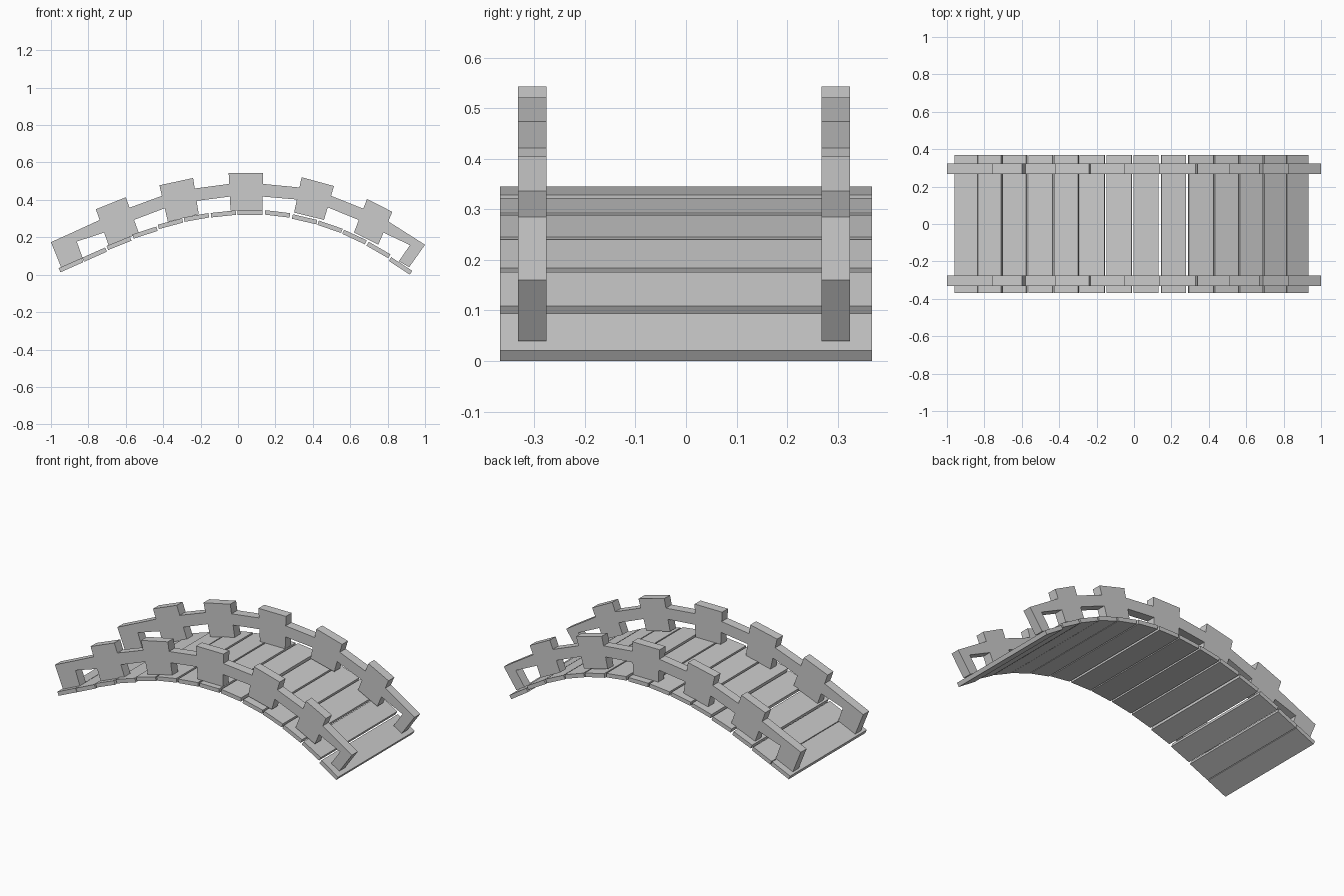
import bpy
from math import sin, cos, radians

if "Cube" in bpy.data.objects:
    bpy.data.objects.remove(bpy.data.objects["Cube"])


def prism(name, outline, y0, y1):
    """Extrude an x-z outline between two y values."""
    n = len(outline)
    verts = [(x, y0, z) for x, z in outline] + [(x, y1, z) for x, z in outline]
    faces = [tuple(range(n)), tuple(range(2 * n - 1, n - 1, -1))]
    faces += [((i + 1) % n, i, i + n, (i + 1) % n + n) for i in range(n)]
    mesh = bpy.data.meshes.new(name)
    mesh.from_pydata(verts, [], faces)
    # outlines run clockwise seen from the front, so turn the faces outward
    mesh.flip_normals()
    obj = bpy.data.objects.new(name, mesh)
    bpy.context.collection.objects.link(obj)
    return obj


def mix(a, b, t):
    return (a[0] + (b[0] - a[0]) * t, a[1] + (b[1] - a[1]) * t)


# Deck planks along the arch: centre x, centre z, slope in degrees
planks = [(-.893, .051, 24), (-.767, .107, 24), (-.636, .168, 22), (-.497, .225, 18),
          (-.361, .273, 15), (-.222, .306, 10), (-.078, .325, 6), (.064, .332, 0),
          (.211, .325, -7), (.356, .296, -13), (.492, .256, -19), (.623, .201, -25),
          (.751, .132, -30), (.869, .047, -33)]
half_len, half_thick = .067, .012
for i, (cx, cz, deg) in enumerate(planks):
    c, s = cos(radians(deg)), sin(radians(deg))
    box = [(-half_len, half_thick), (half_len, half_thick),
           (half_len, -half_thick), (-half_len, -half_thick)]
    prism(f"deck_plank_{i + 1}",
          [(cx + u * c - v * s, cz + u * s + v * c) for u, v in box], -.368, .368)

# Railing posts: top left, top right, bottom right, bottom left
posts = [
    [(-1.0, .174), (-.88, .228), (-.83, .087), (-.945, .038)],
    [(-.76, .35), (-.60, .414), (-.53, .222), (-.69, .152)],
    [(-.42, .478), (-.24, .517), (-.21, .323), (-.375, .283)],
    [(-.05, .543), (.135, .543), (.13, .344), (-.04, .344)],
    [(.34, .521), (.513, .474), (.46, .293), (.30, .332)],
    [(.69, .405), (.825, .336), (.75, .160), (.62, .226)],
    [(.945, .195), (1.0, .16), (.915, .04), (.86, .072)],
]
# Where the rail meets each post, as fractions down its side
spans = [(0, .36)] + [(.29, .63)] * 5 + [(0, .3)]

for side, y0 in (("front", -.332), ("back", .268)):
    y1 = y0 + .056
    for i, post in enumerate(posts):
        prism(f"{side}_post_{i + 1}", post, y0, y1)
    # Rail pieces bridging neighbouring posts
    for i in range(len(posts) - 1):
        a, b = posts[i], posts[i + 1]
        (ta, ba), (tb, bb) = spans[i], spans[i + 1]
        prism(f"{side}_rail_{i + 1}",
              [mix(a[1], a[2], ta), mix(b[0], b[3], tb),
               mix(b[0], b[3], bb), mix(a[1], a[2], ba)], y0, y1)
